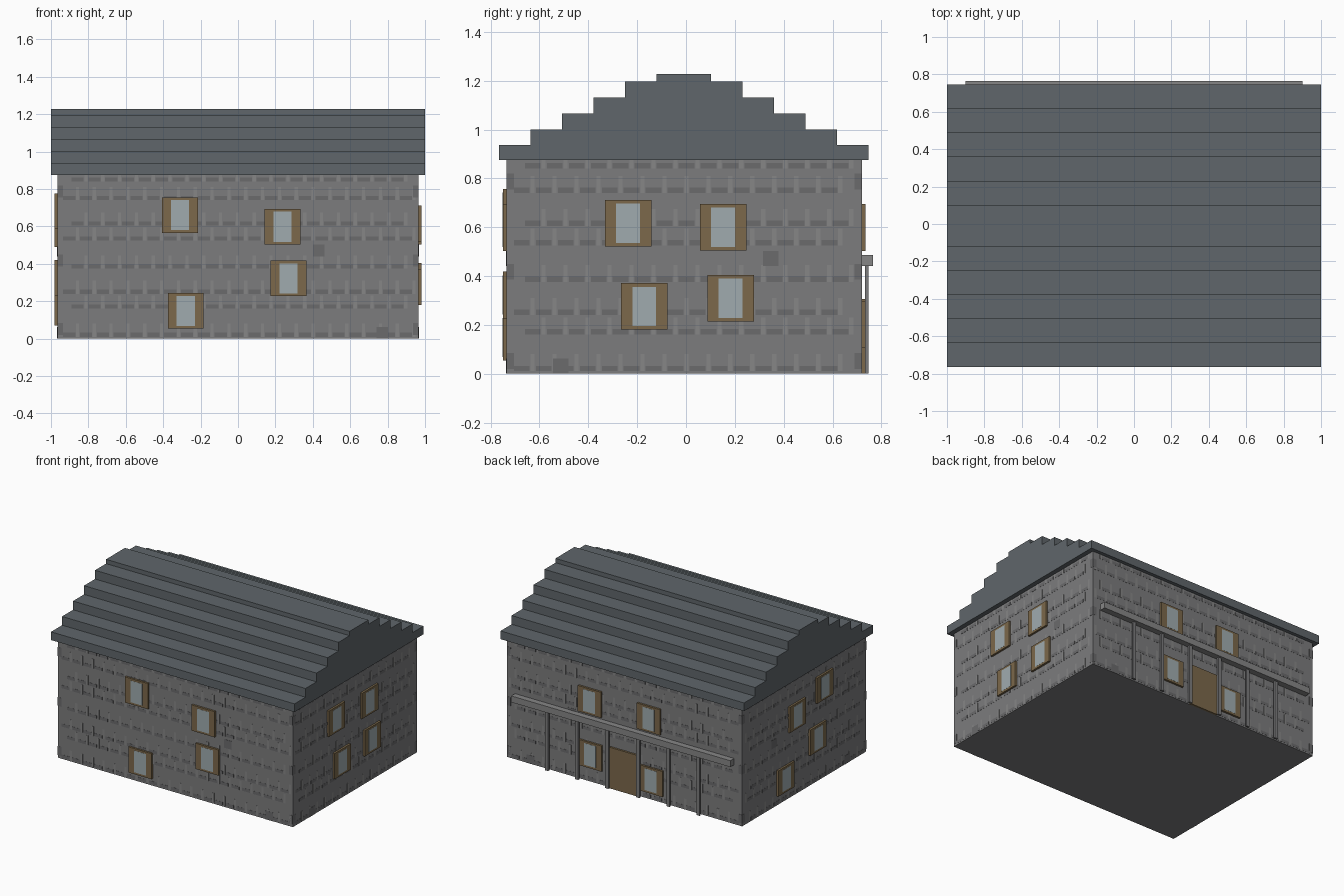
import bpy, bmesh

if "Cube" in bpy.data.objects:
    bpy.data.objects.remove(bpy.data.objects["Cube"])


def material(name, r, g, b):
    m = bpy.data.materials.new(name)
    m.diffuse_color = (r, g, b, 1)
    m.use_nodes = True
    m.node_tree.nodes["Principled BSDF"].inputs["Base Color"].default_value = m.diffuse_color
    return m


STONE = material("stone", 0.20, 0.20, 0.205)
DARK = material("dark_stone", 0.145, 0.145, 0.15)
LIGHT = material("light_stone", 0.24, 0.24, 0.24)
SLATE = material("slate", 0.115, 0.133, 0.145)
WOOD = material("wood", 0.20, 0.14, 0.07)
GLASS = material("glass", 0.35, 0.41, 0.43)

X, Y0, Y1, TOP = 0.965, -0.735, 0.72, 0.875


def boxes(name, items, mat):
    """One object from axis-aligned boxes (x0, x1, y0, y1, z0, z1)."""
    bm = bmesh.new()
    for x0, x1, y0, y1, z0, z1 in items:
        for v in bmesh.ops.create_cube(bm, size=1)["verts"]:
            v.co = (x1 if v.co.x > 0 else x0,
                    y1 if v.co.y > 0 else y0,
                    z1 if v.co.z > 0 else z0)
    me = bpy.data.meshes.new(name)
    bm.to_mesh(me)
    bm.free()
    me.materials.append(mat)
    ob = bpy.data.objects.new(name, me)
    bpy.context.collection.objects.link(ob)
    return ob


def on_wall(side, u0, u1, z0, z1, depth):
    """Box standing out from a wall; u runs along the wall."""
    return {
        "front": (u0, u1, Y0 - depth, Y0 + 0.005, z0, z1),
        "back": (u0, u1, Y1 - 0.005, Y1 + depth, z0, z1),
        "right": (X - 0.005, X + depth, u0, u1, z0, z1),
        "left": (-X - depth, -X + 0.005, u0, u1, z0, z1),
    }[side]


# house body
boxes("walls", [(-X, X, Y0, Y1, 0, TOP)], STONE)

# stepped roof with solid gables
profile = [(-0.765, 0.875)]
for i in range(6):
    half = 0.756 - 0.129 * i
    profile[-1] = (-0.009 - half, profile[-1][1])
    z = min(0.936 + 0.065 * i, 1.228)
    profile += [(-0.009 - half, z), (-0.009 - half + 0.129, z)]
left_half = profile[:-1]
outline = left_half + [(-0.018 - y, z) for y, z in reversed(left_half)]
bm = bmesh.new()
face = bm.faces.new([bm.verts.new((-1, y, z)) for y, z in outline])
ext = bmesh.ops.extrude_face_region(bm, geom=[face])["geom"]
bmesh.ops.translate(bm, vec=(2, 0, 0),
                    verts=[v for v in ext if isinstance(v, bmesh.types.BMVert)])
bmesh.ops.recalc_face_normals(bm, faces=bm.faces)
me = bpy.data.meshes.new("roof")
bm.to_mesh(me)
bm.free()
me.materials.append(SLATE)
bpy.context.collection.objects.link(bpy.data.objects.new("roof", me))

# shallow stone coursing: dark bed joints, light staggered upright joints
beds = [0.01, 0.16, 0.24, 0.375, 0.525, 0.605, 0.74, 0.84]
for side in ("front", "back", "right", "left"):
    lo, hi = (-X, X) if side in ("front", "back") else (Y0, Y1)
    dark, light = [], []
    for row, z in enumerate(beds):
        u = lo + 0.03 + 0.045 * (row % 2)
        top = beds[row + 1] if row + 1 < len(beds) else TOP
        while u < hi - 0.09:
            dark.append(on_wall(side, u, u + 0.065, z, z + 0.022, 0.001))
            light.append(on_wall(side, u + 0.068, u + 0.085, z,
                                 min(z + 0.07, top), 0.001))
            u += 0.09
    # corner stones and odd dark stones
    for z in (0.02, 0.385, 0.755):
        dark.append(on_wall(side, lo, lo + 0.03, z, z + 0.065, 0.001))
        dark.append(on_wall(side, hi - 0.03, hi, z, z + 0.065, 0.001))
    a, b = (0.40, 0.74) if side in ("front", "back") else (0.315, -0.545)
    dark.append(on_wall(side, a, a + 0.063, 0.44, 0.503, 0.0015))
    dark.append(on_wall(side, b, b + 0.063, 0, 0.063, 0.0015))
    boxes(side + "_bed_joints", dark, DARK)
    boxes(side + "_upright_joints", light, LIGHT)

# windows: lower corner of each 0.19 square frame on its wall
windows = {
    "front": [(-0.405, 0.565), (0.143, 0.503), (0.175, 0.227), (-0.375, 0.053)],
    "right": [(-0.332, 0.52), (0.057, 0.504), (-0.266, 0.18), (0.088, 0.214)],
    "left": [(0.125, 0.07), (-0.01, 0.49), (-0.25, 0.23), (-0.33, 0.585)],
    "back": [(0.185, 0.503), (-0.30, 0.503), (0.18, 0.105), (-0.32, 0.05)],
}
for side, spots in windows.items():
    boxes(side + "_window_frames",
          [on_wall(side, u, u + 0.19, z, z + 0.191, 0.015) for u, z in spots], WOOD)
    boxes(side + "_window_panes",
          [on_wall(side, u + 0.046, u + 0.144, z + 0.015, z + 0.176, 0.016)
           for u, z in spots], GLASS)

# back door
boxes("door", [on_wall("back", -0.115, 0.115, 0, 0.305, 0.015)], WOOD)

# back porch beam and posts
boxes("porch_beam", [(-0.9, 0.9, 0.718, 0.765, 0.44, 0.487)], LIGHT)
boxes("porch_posts", [(x - 0.013, x + 0.013, 0.734, 0.748, 0, 0.44)
                      for p in (0.127, 0.375, 0.622) for x in (-p, p)], STONE)
